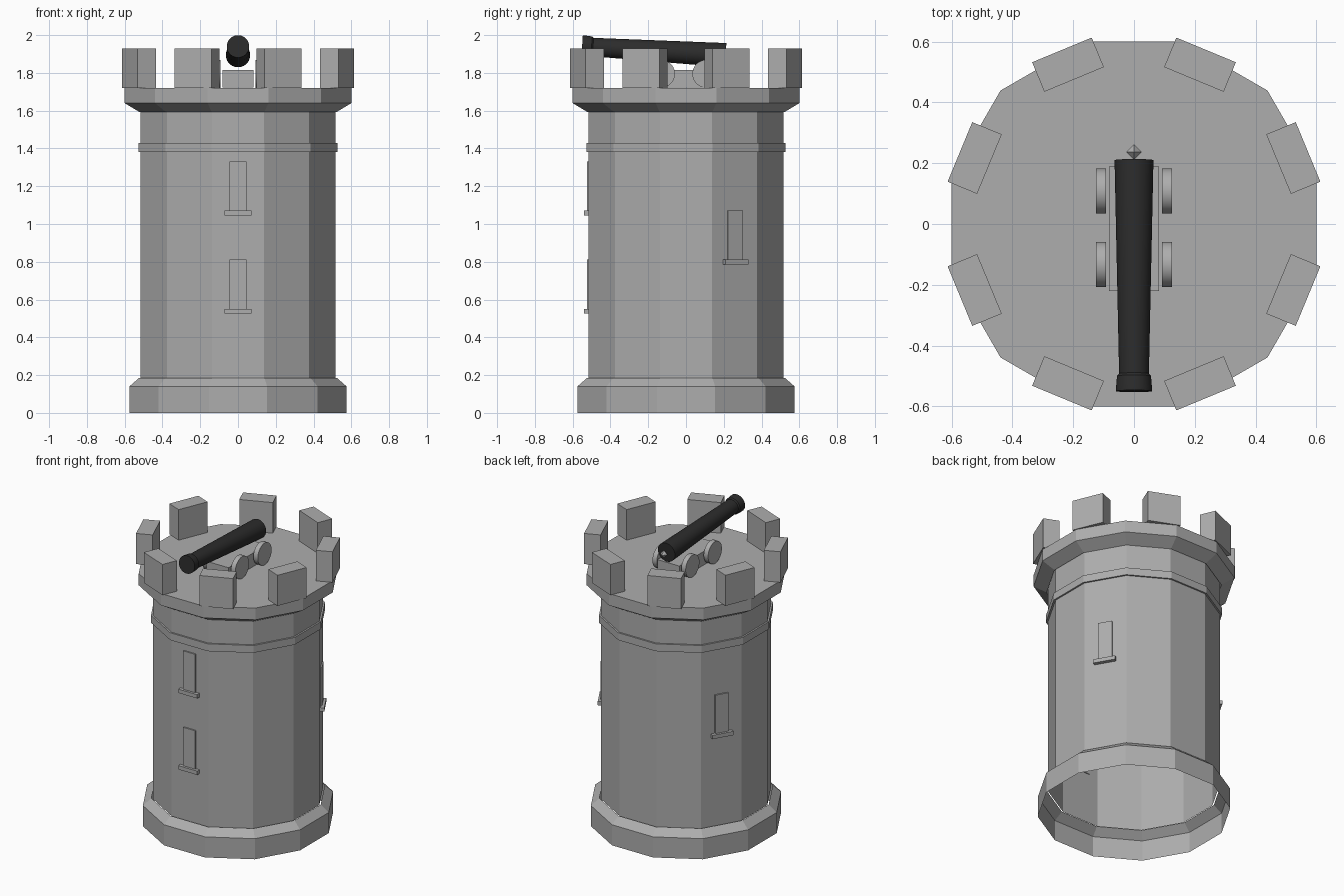
import bpy, bmesh, math
from mathutils import Matrix, Vector

if "Cube" in bpy.data.objects:
    bpy.data.objects.remove(bpy.data.objects["Cube"])


def material(name, value):
    m = bpy.data.materials.new(name)
    m.diffuse_color = (value, value, value, 1)
    m.use_nodes = True
    m.node_tree.nodes["Principled BSDF"].inputs["Base Color"].default_value = m.diffuse_color
    return m


STONE = material("grey stone", 0.42)
IRON = material("black iron", 0.025)


def finish(name, bm, mat, smooth=False):
    me = bpy.data.meshes.new(name)
    bm.to_mesh(me)
    bm.free()
    me.materials.append(mat)
    ob = bpy.data.objects.new(name, me)
    bpy.context.collection.objects.link(ob)
    if smooth:
        bpy.ops.object.select_all(action='DESELECT')
        ob.select_set(True)
        bpy.context.view_layer.objects.active = ob
        bpy.ops.object.shade_smooth_by_angle(angle=math.radians(35))
    return ob


def lathe(name, profile, sides, mat, cap_start=False, cap_end=False,
          matrix=Matrix(), smooth=False):
    """Revolve (apothem, height) points around z, flat side towards -y."""
    bm = bmesh.new()
    k = 1 / math.cos(math.pi / sides)
    rings = []
    for r, z in profile:
        rings.append([bm.verts.new((r * k * math.cos((i + .5) * math.tau / sides),
                                    r * k * math.sin((i + .5) * math.tau / sides), z))
                      for i in range(sides)])
    for a, b in zip(rings, rings[1:]):
        for i in range(sides):
            j = (i + 1) % sides
            bm.faces.new((a[i], a[j], b[j], b[i]))
    if cap_start:
        bm.faces.new(rings[0][::-1])
    if cap_end:
        bm.faces.new(rings[-1])
    bm.transform(matrix)
    return finish(name, bm, mat, smooth)


def box(name, lo, hi, angle=0):
    """Box between two corners, turned around the tower axis."""
    bm = bmesh.new()
    bmesh.ops.create_cube(bm, size=1)
    lo, hi = Vector(lo), Vector(hi)
    bm.transform(Matrix.Rotation(angle, 4, 'Z')
                 @ Matrix.Translation((lo + hi) / 2)
                 @ Matrix.Diagonal((*(hi - lo), 1)))
    return finish(name, bm, STONE)


# Twelve-sided tower shells
lathe("tower_base", [(.575, 0), (.575, .14), (.524, .185)], 12, STONE)
lathe("tower_wall", [(.515, .18), (.515, 1.62)], 12, STONE)
lathe("wall_band", [(.515, 1.38), (.526, 1.38), (.526, 1.43), (.515, 1.43)], 12, STONE)
lathe("battlement_deck", [(.522, 1.593), (.6, 1.64), (.6, 1.72)], 12, STONE, cap_end=True)

# Eight merlons around the deck
for i in range(8):
    box("merlon", (.515, -.106, 1.72), (.62, .106, 1.928),
        math.radians(22.5 + 45 * i))

# Windows with sills: two in front, one on each rear flank
for deg, z in ((-90, 1.07), (-90, .55), (30, .81), (150, .81)):
    a = math.radians(deg)
    box("window", (.51, -.045, z), (.524, .045, z + .262), a)
    box("window_sill", (.51, -.071, z - .025), (.54, .071, z + .001), a)

# Gun carriage and wheels
box("carriage", (-.083, -.22, 1.722), (.083, .19, 1.815))
for side in (-1, 1):
    for y in (-.133, .108):
        m = Matrix.Translation((side * .1085, y, 1.795)) @ Matrix.Rotation(math.pi / 2, 4, 'Y')
        lathe("wheel", [(.074, -.0165), (.074, .0165)], 32, STONE, True, True, m, True)

# Barrel, tilted slightly up towards the front
back, front = Vector((0, .21, 1.894)), Vector((0, -.55, 1.94))
axis = front - back
L = axis.length
tilt = Matrix.Translation(back) @ axis.to_track_quat('Z', 'X').to_matrix().to_4x4()
lathe("barrel", [(.064, 0), (.049, L - .058), (.056, L - .05), (.059, L - .012), (.059, L)],
      32, IRON, True, True, tilt, True)

# Diamond knob at the breech
bm = bmesh.new()
bmesh.ops.create_uvsphere(bm, u_segments=4, v_segments=2, radius=.026)
bm.transform(Matrix.Translation((0, .237, 1.893)))
finish("breech_knob", bm, STONE)
